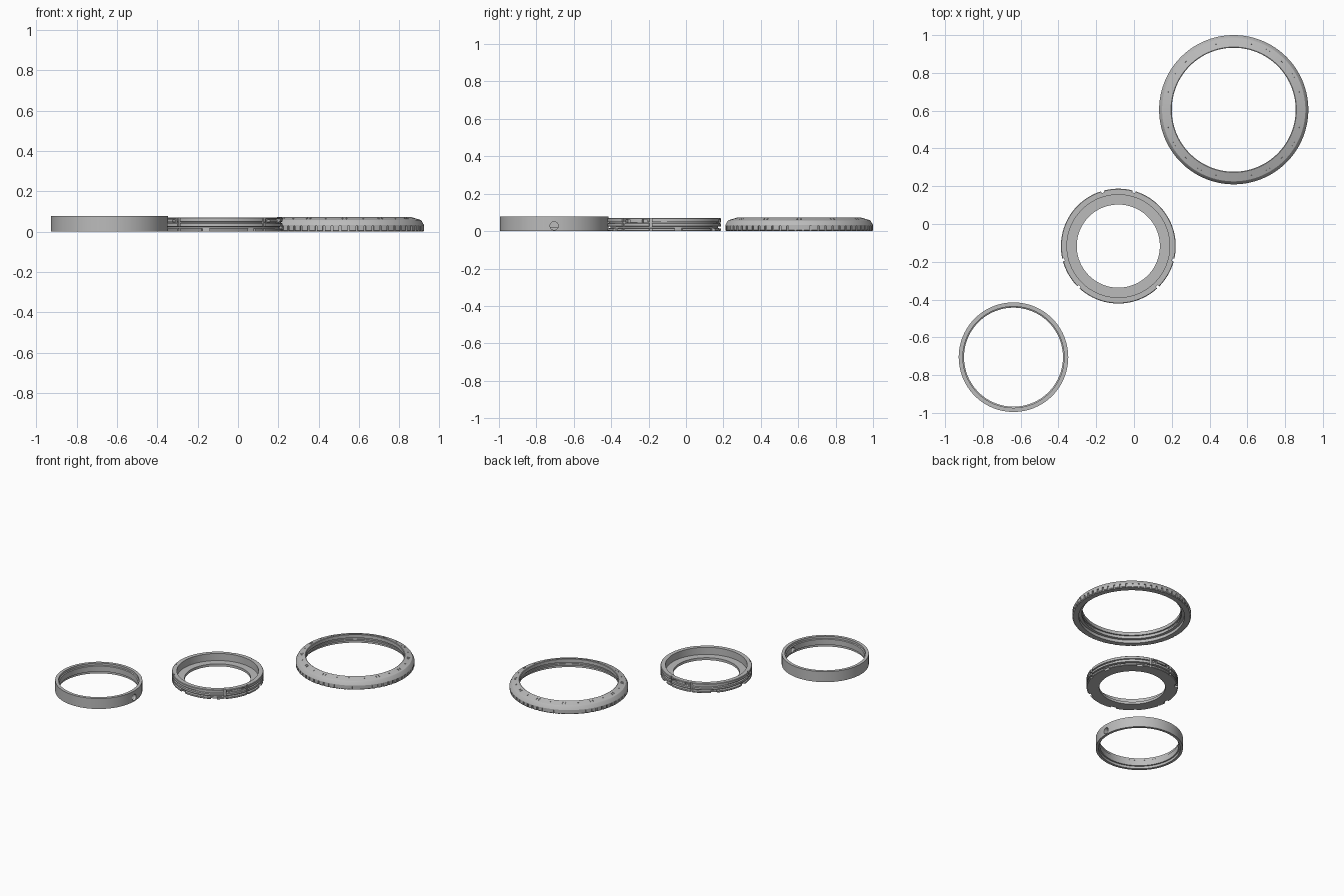
import bpy, bmesh
from math import radians, cos, sin, tau
from mathutils import Matrix, Vector

if "Cube" in bpy.data.objects:
    bpy.data.objects.remove(bpy.data.objects["Cube"], do_unlink=True)

steel = bpy.data.materials.new("satin grey")
steel.use_nodes = True
GREY = (0.5, 0.5, 0.5, 1)
steel.diffuse_color = GREY
steel.node_tree.nodes["Principled BSDF"].inputs["Base Color"].default_value = GREY


def finish(name, bm, centre):
    bmesh.ops.recalc_face_normals(bm, faces=bm.faces)
    mesh = bpy.data.meshes.new(name)
    bm.to_mesh(mesh)
    bm.free()
    mesh.materials.append(steel)
    obj = bpy.data.objects.new(name, mesh)
    obj.location = (*centre, 0)
    bpy.context.collection.objects.link(obj)
    return obj


def lathe(name, profile, centre, steps=120):
    """Closed (radius, z) outline turned round the vertical axis."""
    bm = bmesh.new()
    rings = []
    for i in range(steps):
        a = tau * i / steps
        rings.append([bm.verts.new((r * cos(a), r * sin(a), z)) for r, z in profile])
    n = len(profile)
    for i in range(steps):
        a, b = rings[i], rings[(i + 1) % steps]
        for j in range(n):
            k = (j + 1) % n
            bm.faces.new((a[j], b[j], b[k], a[k]))
    return finish(name, bm, centre)


def add_block(bm, angle, r, z, size, tilt=0):
    """Box at a polar position; size is radial, tangential, height."""
    m = (Matrix.Rotation(radians(angle), 4, 'Z') @ Matrix.Translation((r, 0, z))
         @ Matrix.Rotation(tilt, 4, 'Y') @ Matrix.Diagonal((*size, 1)))
    bmesh.ops.create_cube(bm, size=1, matrix=m)


def add_arc(bm, angle, half, r0, r1, z0, z1, steps=8):
    """Curved block between two radii, centred on an angle."""
    rows = []
    for i in range(steps + 1):
        a = radians(angle - half + 2 * half * i / steps)
        rows.append([bm.verts.new((r * cos(a), r * sin(a), z))
                     for r, z in ((r0, z0), (r1, z0), (r1, z1), (r0, z1))])
    for a, b in zip(rows, rows[1:]):
        for j in range(4):
            k = (j + 1) % 4
            bm.faces.new((a[j], b[j], b[k], a[k]))
    bm.faces.new(rows[0])
    bm.faces.new(rows[-1][::-1])


def cut(obj, bm, centre):
    cutter = finish(obj.name + "_cutter", bm, centre)
    cutter.hide_render = True
    mod = obj.modifiers.new("cut", 'BOOLEAN')
    mod.operation, mod.solver, mod.object = 'DIFFERENCE', 'EXACT', cutter
    bpy.context.view_layer.objects.active = obj
    bpy.context.view_layer.update()
    bpy.ops.object.modifier_apply(modifier=mod.name)
    bpy.data.objects.remove(cutter, do_unlink=True)


# Plain retaining ring, stepped inside, with a round side hole
SMALL = (-0.638, -0.705)
small = lathe("retaining_ring", [
    (0.29, 0), (0.29, 0.077), (0.268, 0.077), (0.268, 0.062),
    (0.262, 0.058), (0.262, 0.018), (0.272, 0.018), (0.272, 0)], SMALL)
hole = bmesh.new()
bmesh.ops.create_cone(hole, cap_ends=True, segments=24, radius1=0.022, radius2=0.022, depth=0.1,
                      matrix=Matrix.Translation((0.28, 0, 0.028)) @ Matrix.Rotation(tau / 4, 4, 'Y'))
cut(small, hole, SMALL)

# Mounting ring with a deep ledge, an outer groove and a bottom flange
MID = (-0.083, -0.117)
mid = lathe("mount_ring", [
    (0.22, 0), (0.3, 0), (0.304, 0.004), (0.304, 0.014), (0.288, 0.016), (0.288, 0.024),
    (0.304, 0.026), (0.304, 0.04), (0.296, 0.044), (0.296, 0.048), (0.304, 0.05),
    (0.304, 0.067), (0.301, 0.07), (0.272, 0.07), (0.272, 0.018), (0.22, 0.018)], MID)
slots = bmesh.new()
for a in (90, 210, 330):
    add_arc(slots, a, 13, 0.285, 0.33, 0.046, 0.062)       # side slots
    for side in (-1, 1):
        add_arc(slots, a + side * 16, 1.5, 0.294, 0.33, -0.02, 0.09, 3)
    add_arc(slots, a + 45, 4, 0.286, 0.33, -0.02, 0.0155)  # flange notches
    add_arc(slots, a - 30, 4, 0.286, 0.33, -0.02, 0.0155)
cut(mid, slots, MID)
tabs = bmesh.new()
for a in (90, 210, 330):
    add_arc(tabs, a, 7, 0.28, 0.303, 0.047, 0.061)
finish("locking_tabs", tabs, MID)

# Rotating bezel with a sloping face, inner grooves and a toothed rim
BIG = (0.528, 0.605)
big = lathe("bezel", [
    (0.352, 0), (0.39, 0), (0.395, 0.005), (0.395, 0.032), (0.383, 0.054), (0.379, 0.058),
    (0.332, 0.072), (0.328, 0.07), (0.328, 0.046), (0.338, 0.046), (0.338, 0.034),
    (0.332, 0.034), (0.332, 0.022), (0.352, 0.022)], BIG, 180)
marks = bmesh.new()
for i in range(60):
    add_block(marks, i * 6 + 3, 0.395, 0.01, (0.016, 0.011, 0.034))
# Engraved hour marks, alternating paired slots and single pips
slope = 0.29
for i in range(24):
    z = 0.065
    if i % 2:
        add_block(marks, i * 15, 0.356, z, (0.008, 0.008, 0.008), slope)
    else:
        for side in (-1.6, 1.6):
            add_block(marks, i * 15 + side, 0.356, z, (0.018, 0.006, 0.008), slope)
cut(big, marks, BIG)

# Smooth turned surfaces, crisp machined edges
for obj in bpy.context.scene.objects:
    obj.select_set(obj.type == 'MESH')
bpy.context.view_layer.objects.active = big
bpy.ops.object.shade_smooth_by_angle(angle=radians(25))
